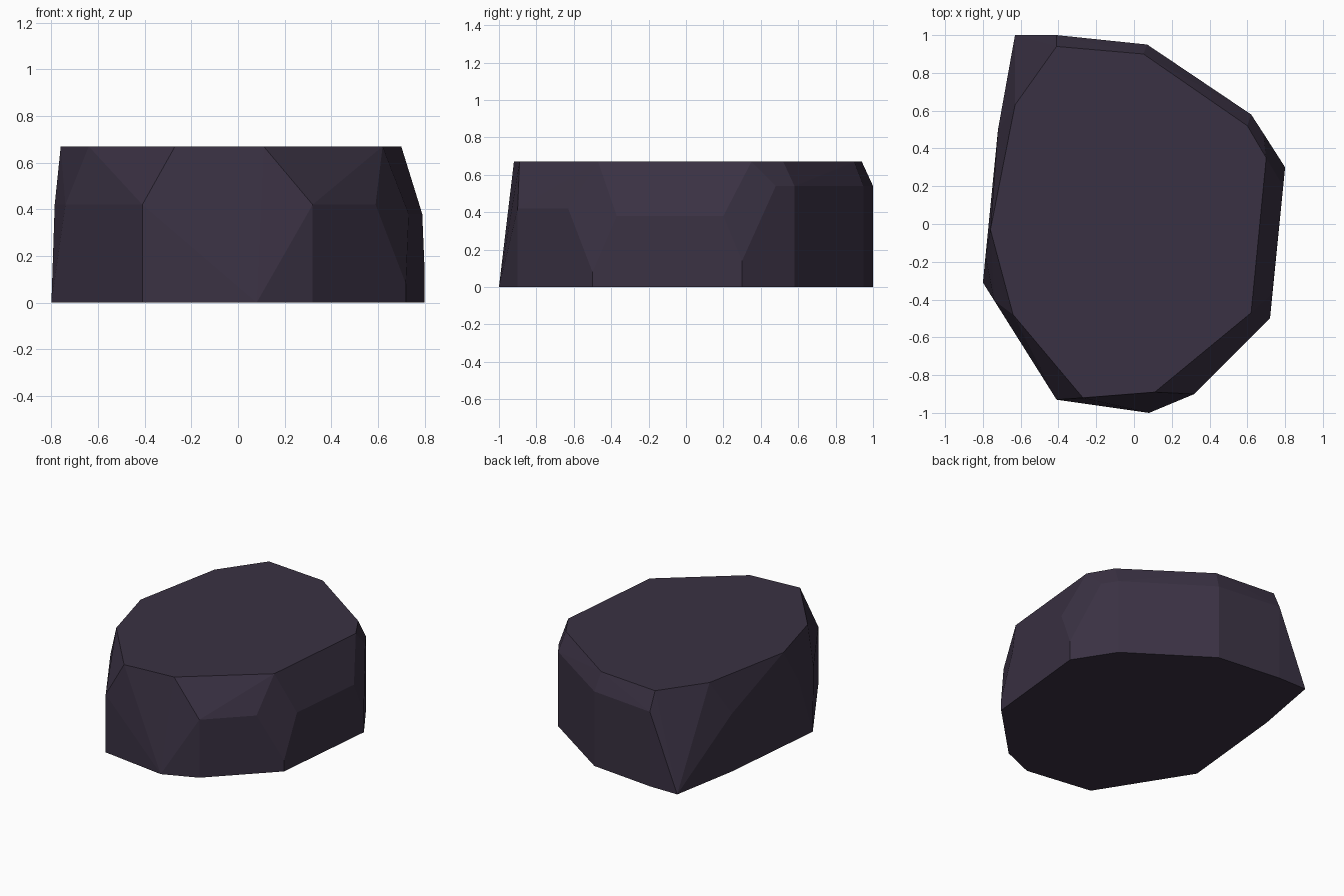
import bpy, bmesh, math

if "Cube" in bpy.data.objects:
    bpy.data.objects.remove(bpy.data.objects["Cube"])

# Ground outline of the rock
base = [(-.63, 1), (.07, .95), (.62, .58), (.80, .30), (.72, -.50), (.32, -.90),
        (.08, -1), (-.41, -.93), (-.80, -.31), (-.72, .50), (-.41, 1)]
# Flat top outline
top = [(-.41, .94), (.05, .90), (.60, .52), (.70, .35), (.62, -.47),
       (.11, -.89), (-.27, -.92), (-.64, -.48), (-.76, -.03), (-.63, .63)]
# Shoulder corners where the walls break into the upper facets
shoulder = [(-.41, 1, .54), (.07, .95, .54), (.62, .58, .54), (.685, .48, .54),
            (.80, .30, .14), (.79, .20, .38), (.732, -.37, .38), (.72, -.50, .08),
            (.59, -.63, .42), (.32, -.90, .42), (-.41, -.93, .42),
            (-.74, -.405, .42), (-.786, -.17, .42), (-.72, .50, .42)]
points = [(x, y, 0) for x, y in base] + [(x, y, .67) for x, y in top] + shoulder

# Chiselled stone: convex skin over the corners, near-flat triangles merged
bm = bmesh.new()
for p in points:
    bm.verts.new(p)
hull = bmesh.ops.convex_hull(bm, input=bm.verts[:])
loose = [v for v in bm.verts if not v.link_faces]
bmesh.ops.delete(bm, geom=loose, context='VERTS')
bmesh.ops.dissolve_limit(bm, angle_limit=math.radians(3),
                         verts=bm.verts[:], edges=bm.edges[:])
bmesh.ops.recalc_face_normals(bm, faces=bm.faces[:])
mesh = bpy.data.meshes.new("rock")
bm.to_mesh(mesh)
bm.free()

# Dark purple-grey stone
stone = bpy.data.materials.new("dark purple stone")
stone.diffuse_color = (.042, .031, .056, 1)
stone.use_nodes = True
stone.node_tree.nodes["Principled BSDF"].inputs["Base Color"].default_value = stone.diffuse_color
mesh.materials.append(stone)
rock = bpy.data.objects.new("rock", mesh)
bpy.context.collection.objects.link(rock)
